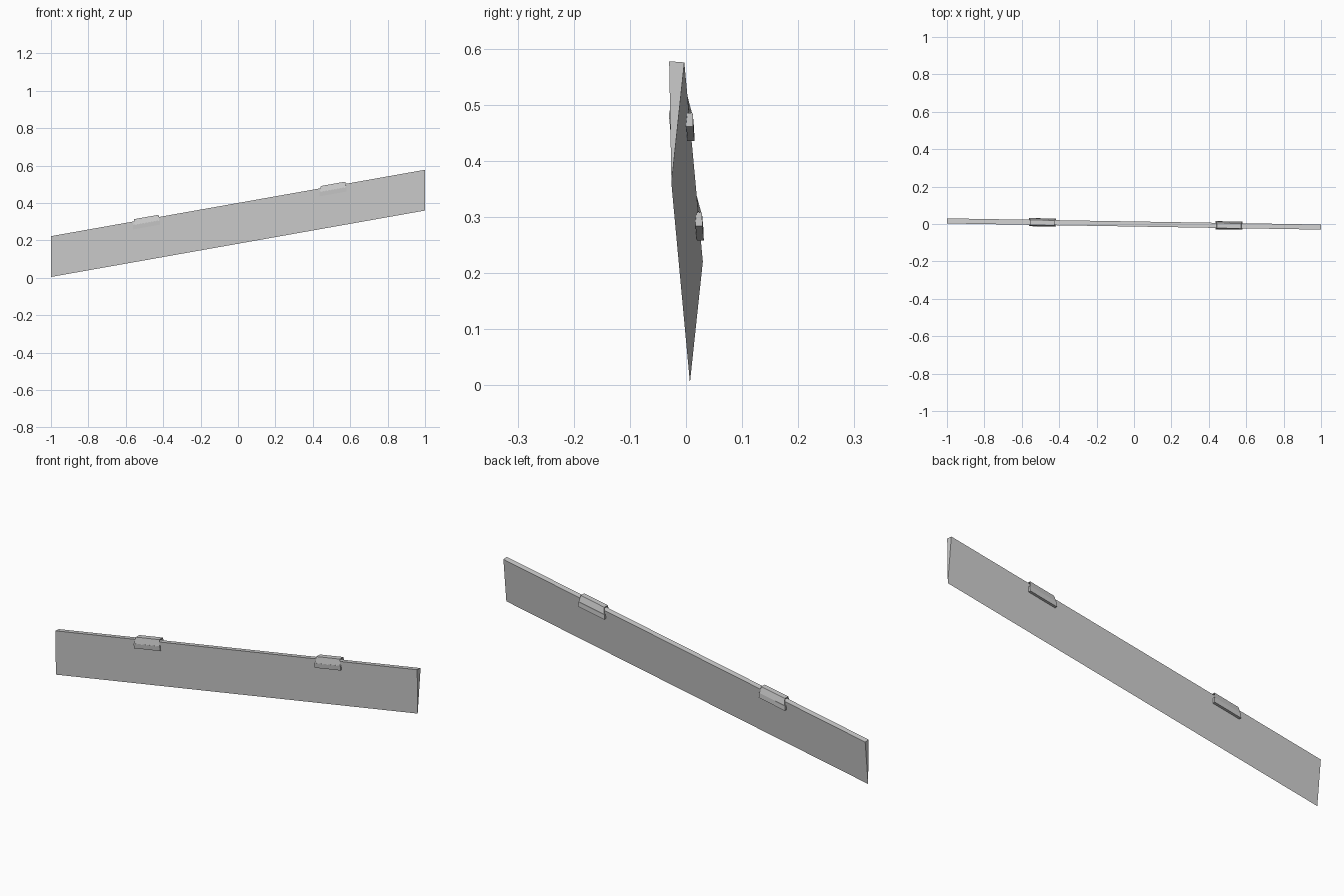
import bpy, bmesh

if "Cube" in bpy.data.objects:
    bpy.data.objects.remove(bpy.data.objects["Cube"])

SLOPE, SKEW = 0.1775, -0.0165   # rise and sideways drift along the length


def place(x, y, z):
    # map a straight board frame to the tilted one (z = 0 is the board's top edge)
    return (x, y + SKEW * x, 0.4 + z + SLOPE * x)


def prism(name, left, right, mat=None):
    # loft between two matching (x, y, z) sections
    bm = bmesh.new()
    a = [bm.verts.new(place(*p)) for p in left]
    b = [bm.verts.new(place(*p)) for p in right]
    n = len(a)
    bm.faces.new(a)
    bm.faces.new(b[::-1])
    for i in range(n):
        j = (i + 1) % n
        bm.faces.new((a[j], a[i], b[i], b[j]))
    bmesh.ops.recalc_face_normals(bm, faces=bm.faces)
    me = bpy.data.meshes.new(name)
    bm.to_mesh(me)
    bm.free()
    ob = bpy.data.objects.new(name, me)
    bpy.context.collection.objects.link(ob)
    if mat:
        me.materials.append(mat)


def bar(name, cx, section, mat=None):
    # section entries: y, z, half length
    prism(name, [(cx - h, y, z) for y, z, h in section],
          [(cx + h, y, z) for y, z, h in section], mat)


white = bpy.data.materials.new("white")
white.diffuse_color = (1, 1, 1, 1)
white.use_nodes = True
white.node_tree.nodes["Principled BSDF"].inputs["Base Color"].default_value = white.diffuse_color

# tapered board: thick top edge, knife-thin bottom edge
bar("board", 0, [(-0.0135, 0, 1), (0.0135, -0.002, 1), (-0.0095, -0.218, 1)])

# two clips straddling the top edge
for cx in (-0.49, 0.508):
    # thin folded cap with flared sides
    bar("clip_cap", cx, [
        (-0.021, -0.020, 0.070), (-0.0145, 0.012, 0.065),
        (0.0125, 0.012, 0.065), (0.021, -0.020, 0.070),
        (0.019, -0.020, 0.070), (0.0135, 0.008, 0.066),
        (-0.0145, 0.008, 0.066), (-0.019, -0.020, 0.070)])
    # lips below the cap, front and back
    bar("clip_front_lip", cx, [
        (-0.021, -0.018, 0.072), (-0.013, -0.018, 0.072),
        (-0.012, -0.042, 0.072), (-0.019, -0.042, 0.072)], white)
    bar("clip_back_lip", cx, [
        (0.010, -0.018, 0.072), (0.0215, -0.018, 0.072),
        (0.0225, -0.042, 0.072), (0.010, -0.042, 0.072)])
